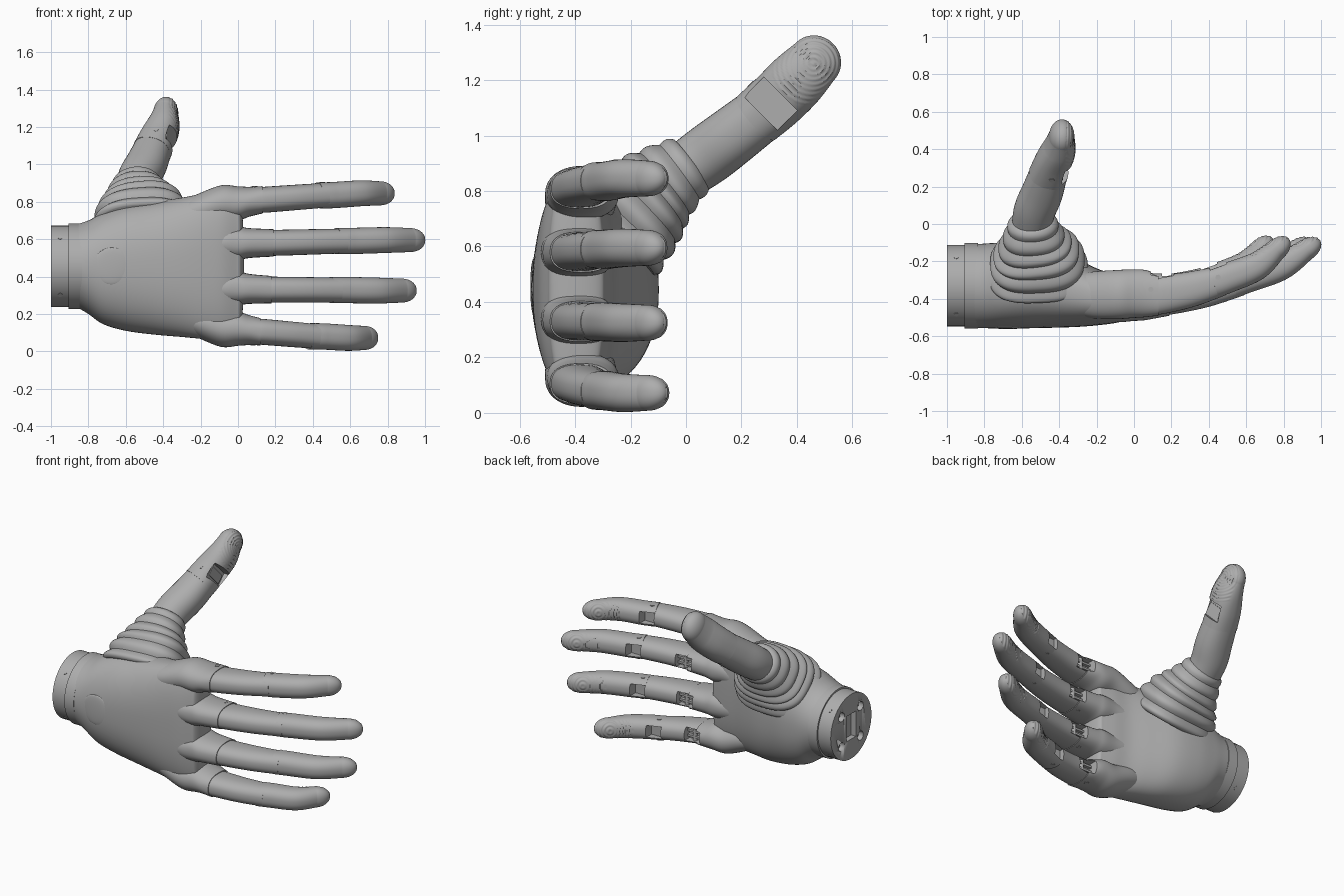
import bpy, bmesh, math
from mathutils import Vector, Matrix

cube = bpy.data.objects.get("Cube")
if cube:
    bpy.data.objects.remove(cube, do_unlink=True)

grey = bpy.data.materials.new("satin_grey")
grey.use_nodes = True
grey.diffuse_color = (0.42, 0.42, 0.42, 1)
grey.node_tree.nodes["Principled BSDF"].inputs["Base Color"].default_value = (0.42, 0.42, 0.42, 1)
X, Y, Z = Vector((1, 0, 0)), Vector((0, 1, 0)), Vector((0, 0, 1))


def finish(bm, name, smooth=True):
    bmesh.ops.recalc_face_normals(bm, faces=bm.faces)
    mesh = bpy.data.meshes.new(name)
    bm.to_mesh(mesh)
    bm.free()
    mesh.materials.append(grey)
    ob = bpy.data.objects.new(name, mesh)
    bpy.context.collection.objects.link(ob)
    if smooth:
        bpy.ops.object.select_all(action='DESELECT')
        ob.select_set(True)
        bpy.context.view_layer.objects.active = ob
        bpy.ops.object.shade_smooth_by_angle(angle=math.radians(40))
    return ob


def densify(rows, steps):
    """Catmull-Rom interpolation of whole station tuples."""
    out = []
    for i in range(len(rows) - 1):
        quad = [rows[max(i - 1, 0)], rows[i], rows[i + 1], rows[min(i + 2, len(rows) - 1)]]
        for s in range(steps):
            t = s / steps
            out.append([0.5 * (2 * b + (c - a) * t + (2 * a - 5 * b + 4 * c - d) * t * t
                               + (3 * b - a - 3 * c + d) * t ** 3) for a, b, c, d in zip(*quad)])
    return out + [list(rows[-1])]


def loft(name, rows, ref, steps=5, seg=40, axis=None, dome=0, pad=None):
    """Skin superellipse stations (x, y, z, half_u, half_v, exponent)."""
    rows = densify(rows, steps)
    mids = [Vector(r[:3]) for r in rows]
    tans = [axis or (mids[min(i + 1, len(mids) - 1)] - mids[max(i - 1, 0)]).normalized()
            for i in range(len(mids))]
    rings = [(m, t, *r[3:]) for m, t, r in zip(mids, tans, rows)]
    if dome:
        m, t, a, b, n = rings[-1]
        count = 2 * steps
        for k in range(1, count + 1):
            ang = k / count * math.pi / 2
            f = max(math.cos(ang), 0.02)
            rings.append((m + t * dome * math.sin(ang), t, a * f, b * f, n))
    bm = bmesh.new()
    loops = []
    for m, t, a, b, n in rings:
        u = (ref - t * ref.dot(t)).normalized()
        v = t.cross(u)
        loop = []
        for k in range(seg):
            c, s = math.cos(k * math.tau / seg), math.sin(k * math.tau / seg)
            loop.append(bm.verts.new(m + u * a * math.copysign(abs(c) ** (2 / n), c)
                                     + v * b * math.copysign(abs(s) ** (2 / n), s)))
        loops.append(loop)
    for p, q in zip(loops, loops[1:]):
        for k in range(seg):
            bm.faces.new((p[k - 1], p[k], q[k], q[k - 1]))
    bm.faces.new(loops[0])
    bm.faces.new(loops[-1])
    if pad:  # concentric grip ridges on the pad side
        centre, facing, radius = pad
        bmesh.ops.recalc_face_normals(bm, faces=bm.faces)
        bm.normal_update()
        for vert in bm.verts:
            d = (vert.co - centre).length
            if d < radius and vert.normal.dot(facing) > 0.45:
                vert.co += vert.normal * 0.0018 * math.sin(d * math.tau / 0.018)
    return finish(bm, name)


def rod(name, start, end, r, seg=24):
    start, end = Vector(start), Vector(end)
    d = end - start
    bm = bmesh.new()
    mat = Matrix.Translation((start + end) / 2) @ d.to_track_quat('Z', 'Y').to_matrix().to_4x4()
    bmesh.ops.create_cone(bm, cap_ends=True, segments=seg, radius1=r, radius2=r,
                          depth=d.length, matrix=mat)
    return finish(bm, name)


def box(name, centre, size, tilt=0):
    bm = bmesh.new()
    mat = (Matrix.Translation(centre) @ Matrix.Rotation(tilt, 4, 'X')
           @ Matrix.Diagonal((*size, 1)))
    bmesh.ops.create_cube(bm, size=1, matrix=mat)
    return finish(bm, name, smooth=False)


def cut(cutter, *targets):
    cutter.hide_render = True
    cutter.display_type = 'WIRE'
    cutter.hide_set(True)
    for ob in targets:
        mod = ob.modifiers.new("cut", 'BOOLEAN')
        mod.operation, mod.solver, mod.object = 'DIFFERENCE', 'EXACT', cutter


# Wrist coupling: socket ring, collar, end recesses and set screws
WY, WZ = -0.33, 0.455
wrist = rod("wrist_ring", (-1, WY, WZ), (-0.89, WY, WZ), 0.217, 64)
rod("wrist_collar", (-0.905, WY, WZ), (-0.835, WY, WZ), 0.228, 64)
cut(box("wrist_slot_cutter", (-1, WY, WZ), (0.07, 0.10, 0.17)), wrist)
for sy in (-1, 1):
    for sz in (-1, 1):
        y, z = WY + sy * 0.1, WZ + sz * 0.1
        cut(rod("wrist_hole_cutter", (-1.02, y, z), (-0.96, y, z), 0.03), wrist)
        rod("wrist_bolt", (-0.975, y, z), (-0.95, y, z), 0.018, 6)
        rod("wrist_set_screw", (-0.95, WY + sy * 0.13, WZ + sz * 0.13),
            (-0.95, WY + sy * 0.155, WZ + sz * 0.155), 0.013, 16)

# Palm shell: x, z range, y range, squareness; thins into the finger webs
palm = [(-0.86, .235, .68, -.555, -.108, 2), (-0.8, .2, .70, -.557, -.105, 2.1),
        (-0.72, .145, .74, -.558, -.10, 2.25), (-0.6, .11, .78, -.558, -.10, 2.3),
        (-0.45, .09, .80, -.555, -.125, 2.4), (-0.3, .077, .822, -.55, -.19, 2.5),
        (-0.18, .066, .845, -.54, -.245, 2.6), (-0.08, .06, .86, -.525, -.27, 2.6),
        (0, .065, .86, -.495, -.295, 2.6)]
loft("palm", [(x, (y0 + y1) / 2, (z0 + z1) / 2, (z1 - z0) / 2, (y1 - y0) / 2, n)
              for x, z0, z1, y0, y1, n in palm], Z, seg=72, axis=X, dome=0.032)

# Shallow round cover on the back of the hand
bm = bmesh.new()
bmesh.ops.create_uvsphere(bm, u_segments=40, v_segments=16, radius=1,
                          matrix=Matrix.Translation((-0.675, -0.55, 0.455))
                          @ Matrix.Diagonal((0.1, 0.0115, 0.1, 1)))
finish(bm, "back_cover_disc")

# Fingers: base joint x, middle joint x, tip x, z at each, web z, knuckle y, squareness
fingers = {"index": (.13, .47, .84, .81, .835, .845, .79, -.372, 2.2),
           "middle": (.19, .57, 1.0, .58, .59, .595, .578, -.388, 2.4),
           "ring": (.18, .54, .955, .33, .328, .325, .338, -.388, 2.4),
           "little": (.12, .42, .755, .105, .08, .072, .122, -.372, 2.2)}
for name, (x0, x1, x2, z0, z1, z2, zw, ky, n) in fingers.items():
    deep, inner = (WZ + (z0 - WZ) * f for f in (.72, .83))
    # Knuckle flares back into the palm so that neighbours form a web
    knuckle = loft(name + "_knuckle", [(-0.36, -.375, deep, .07, .10, 2.1), (-0.22, -.38, inner, .09, .125, 2.1),
                                       (-0.09, ky - .005, zw, .098, .131, 2.1), (0, ky, zw, .092, .13, n),
                                       (0.06, ky, (z0 + zw) / 2, .08, .126, n), (x0, -.378, z0, .073, .112, 2.5)],
                   Z, axis=X)
    xm = (x0 + x1) / 2
    proximal = loft(name + "_proximal", [(x0 - .05, -.386, z0, .065, .098, 2.5), (x0, -.381, z0, .069, .103, 2.5),
                                         (xm, -.350, (z0 + z1) / 2, .068, .095, 2.4),
                                         (x1, -.303, z1, .066, .08, 2.4)], Z)
    xd = (x1 + x2) / 2
    pad = Vector((x2 - 0.11, -0.11, z2))
    distal = loft(name + "_fingertip", [(x1 - .045, -.315, z1, .069, .081, 2.4), (x1 + .03, -.288, z1, .07, .081, 2.4),
                                        (xd, -.226, z2, .069, .075, 2.3), (x2 - .08, -.138, z2, .064, .057, 2.2)],
                  Z, steps=20, seg=88, dome=0.09, pad=(pad, (Y - X * 0.4).normalized(), 0.14))
    # Open hinge slots on the palm side with a pin and a tendon bar in each
    cut(box(name + "_base_slot_cutter", (x0 + .02, -.255, z0), (.12, .14, .085)), knuckle, proximal)
    cut(box(name + "_tip_slot_cutter", (x1 - .02, -.2, z1), (.09, .14, .08)), proximal, distal)
    for x, y, z, half in ((x0 - .04, -.35, z0, .074), (x0 + .03, -.315, z0, .05),
                          (x1 - .02, -.285, z1, .0705)):
        rod(name + "_hinge_pin", (x, y, z - half), (x, y, z + half), 0.014, 16)
    for side in (-1, 1):
        box(name + "_tendon_bar", (x0 + .02, -.318, z0 + side * .018), (.12, .03, .014))

# Thumb bellows: ribs narrowing from the palm to the thumb root
keys = [(-.51, -.27, .64, .262, .22, 2.8), (-.52, -.17, .745, .235, .195, 2.6),
        (-.535, -.08, .825, .172, .151, 2.3), (-.543, .02, .9, .122, .113, 2)]
ribs = 6
base = densify(keys, 22)
for i, row in enumerate(base):
    swell = 0.94 + 0.09 * abs(math.sin(i / (len(base) - 1) * ribs * math.pi))
    row[3] *= swell
    row[4] *= swell
loft("thumb_bellows", base, X, steps=1, seg=64)

# Thumb segments
lower = loft("thumb_proximal", [(-.55, -.03, .855, .105, .1, 2), (-.532, .07, .925, .111, .108, 2.1),
                                (-.49, .17, 1.0, .11, .106, 2.2), (-.447, .3, 1.1, .097, .1, 2.3)], X)
tip = loft("thumb_tip", [(-.462, .255, 1.065, .103, .104, 2.3), (-.432, .33, 1.13, .097, .107, 2.3),
                         (-.4, .4, 1.2, .087, .107, 2.2), (-.388, .465, 1.267, .067, .096, 2.1)],
           X, steps=20, seg=88, dome=0.092, pad=(Vector((-.32, .46, 1.26)), X, 0.15))
cut(box("thumb_slot_cutter", (-.34, .305, 1.115), (.09, .1, .17), math.radians(45)), lower, tip)
box("thumb_hinge_block", (-.405, .305, 1.115), (.05, .06, .14), math.radians(45))
rod("thumb_hinge_pin", (-.44, .232, 1.188), (-.44, .378, 1.042), 0.014, 16)
